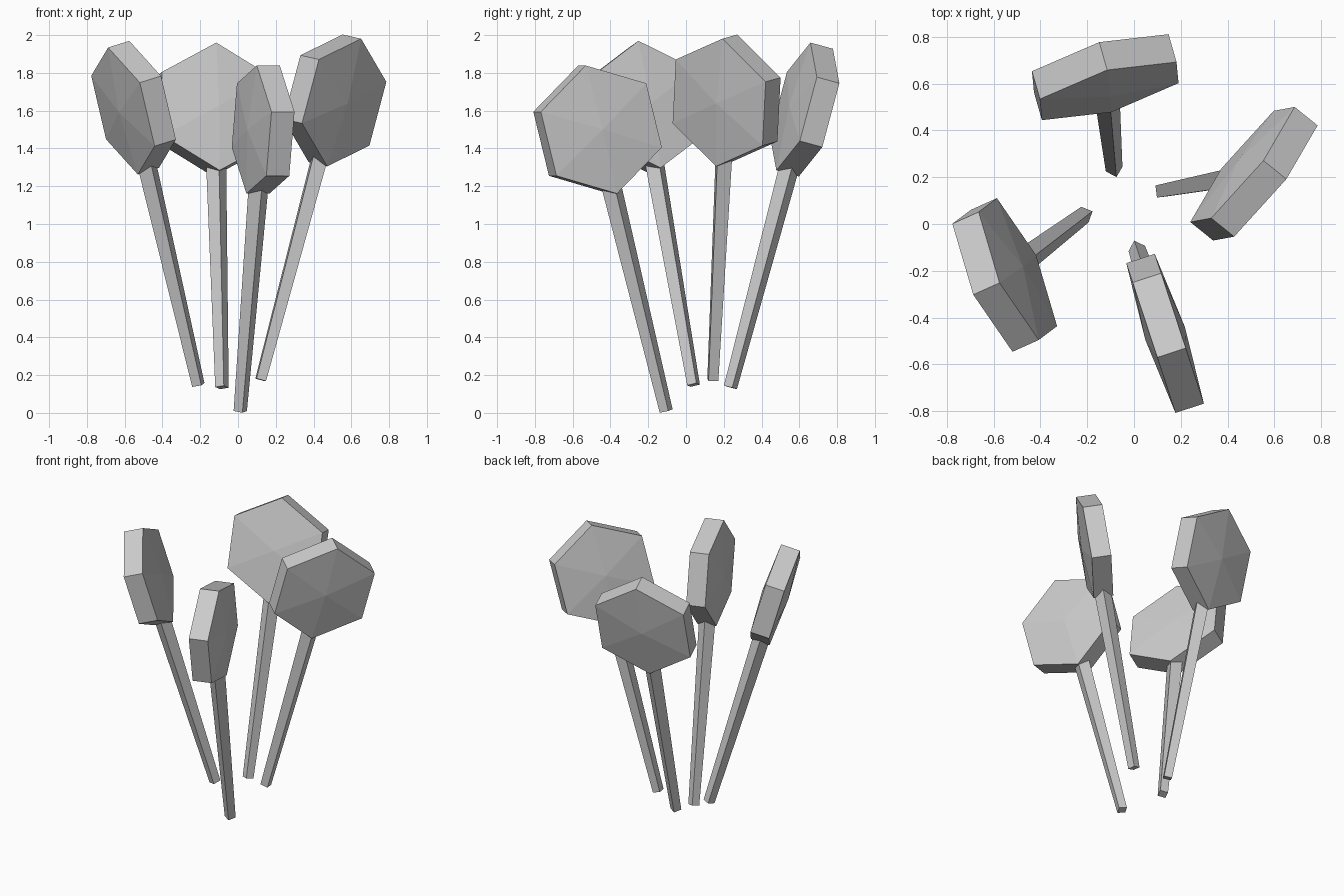
import bpy, bmesh, math
from mathutils import Vector, Matrix

if "Cube" in bpy.data.objects:
    bpy.data.objects.remove(bpy.data.objects["Cube"])

HEAD_R, HEAD_T, DOME = 0.35, 0.128, 0.025      # hexagon radius, thickness, centre bulge
STICK_R0, STICK_R1, STICK_L = 0.037, 0.056, 1.27


def make_object(name, bm, matrix):
    bmesh.ops.recalc_face_normals(bm, faces=bm.faces)
    mesh = bpy.data.meshes.new(name)
    bm.to_mesh(mesh)
    bm.free()
    obj = bpy.data.objects.new(name, mesh)
    obj.matrix_world = matrix
    bpy.context.collection.objects.link(obj)
    return obj


def frame(origin, up, normal):
    """Local z runs along the stick, local y through the head's thickness."""
    z = up.normalized()
    y = (normal - z * normal.dot(z)).normalized()
    x = y.cross(z)
    m = Matrix((x, y, z)).transposed().to_4x4()
    m.translation = origin
    return m


def paddle(tag, base, head, normal):
    base, head, normal = Vector(base), Vector(head), Vector(normal)
    up = head - base

    # hexagonal head with slightly domed faces
    bm = bmesh.new()
    rings = []
    for side in (-1, 1):
        ring = [bm.verts.new((HEAD_R * math.sin(i * math.pi / 3), side * HEAD_T / 2,
                              HEAD_R * math.cos(i * math.pi / 3))) for i in range(6)]
        tip = bm.verts.new((0, side * (HEAD_T / 2 + DOME), 0))
        for i in range(6):
            bm.faces.new((ring[i], ring[(i + 1) % 6], tip))
        rings.append(ring)
    a, b = rings
    for i in range(6):
        j = (i + 1) % 6
        bm.faces.new((a[i], a[j], b[j], b[i]))
    make_object("head_" + tag, bm, frame(head, up, normal))

    # tapered four-sided stick, corners in line with the head
    bm = bmesh.new()
    rings = [[bm.verts.new((r * math.cos(k * math.pi / 2), r * math.sin(k * math.pi / 2), h))
              for k in range(4)] for r, h in ((STICK_R0, 0), (STICK_R1, STICK_L))]
    for k in range(4):
        j = (k + 1) % 4
        bm.faces.new((rings[0][k], rings[0][j], rings[1][j], rings[1][k]))
    for ring in rings:
        bm.faces.new(ring)
    make_object("stick_" + tag, bm, frame(base, up, normal))


# four paddles fanned outwards: stick base, head centre, head facing
paddle("left", (-0.21, 0.04, 0.148), (-0.553, -0.218, 1.616), (0.113, 0.051, 0.032))
paddle("back", (-0.085, 0.235, 0.135), (-0.123, 0.628, 1.606), (-0.034, 0.12, -0.032))
paddle("right", (0.12, 0.142, 0.175), (0.513, 0.215, 1.654), (-0.098, 0.078, 0.018))
paddle("front", (0.012, -0.105, 0.01), (0.133, -0.468, 1.5), (0.122, 0.04, 0.0))
